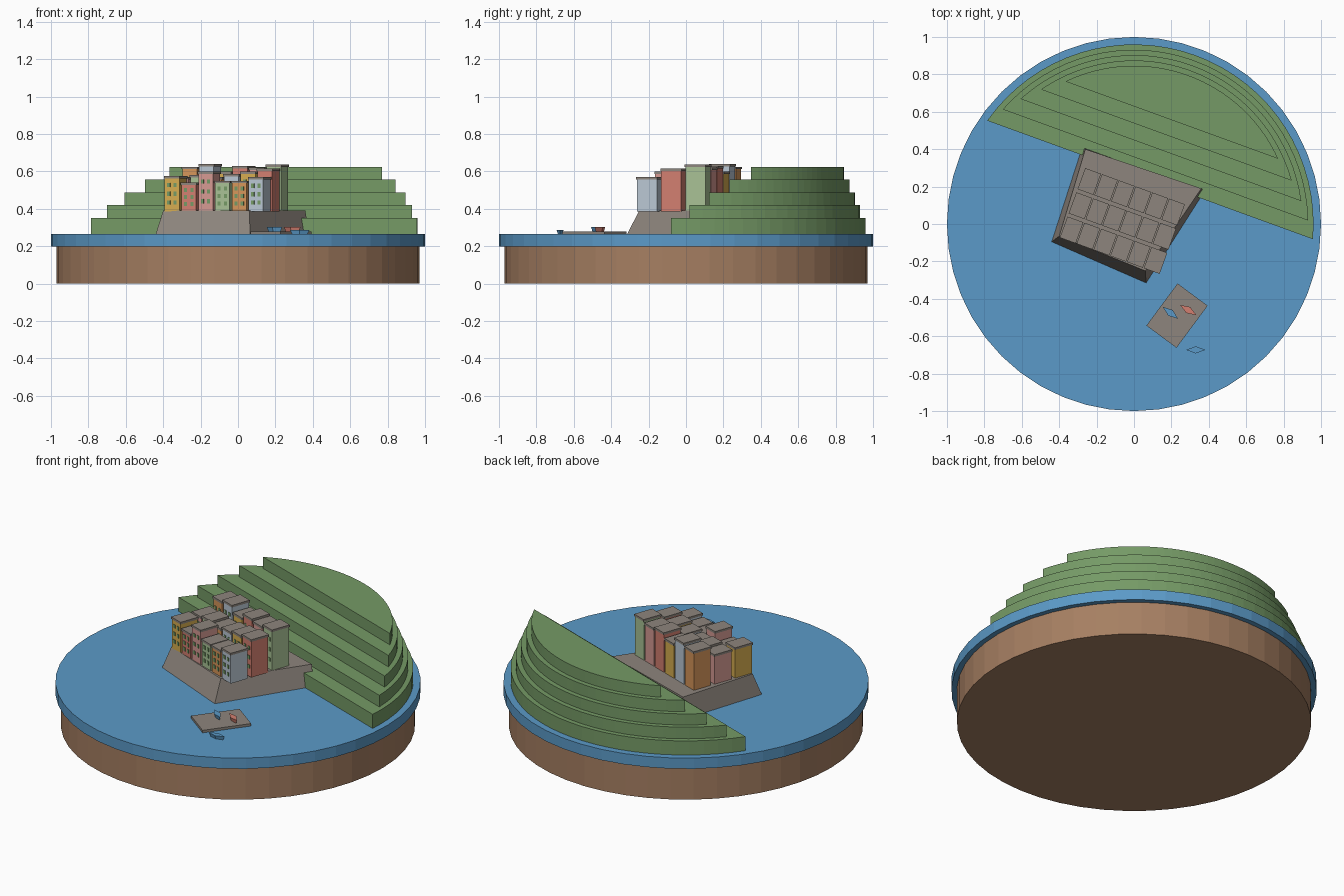
import bpy
import bmesh
from math import sin, cos, acos, pi, radians
from mathutils import Matrix, Vector

cube = bpy.data.objects.get("Cube")
if cube:
    bpy.data.objects.remove(cube, do_unlink=True)


# Materials
def material(name, hex_code):
    srgb = [int(hex_code[i:i + 2], 16) / 255 for i in (0, 2, 4)]
    colour = [((c + 0.055) / 1.055) ** 2.4 for c in srgb] + [1]
    mat = bpy.data.materials.new(name)
    mat.use_nodes = True
    mat.diffuse_color = colour
    mat.node_tree.nodes["Principled BSDF"].inputs["Base Color"].default_value = colour
    return mat


earth = material("earth brown", "A67F62")
sea = material("sea blue", "5B9AC8")
grass = material("terrace green", "759A66")
stone = material("stone grey", "8D857D")
yellow = material("ochre yellow", "D6AD50")
coral = material("coral red", "D37F70")
pink = material("dusty pink", "D69A93")
sage = material("pale sage", "A9C295")
orange = material("warm orange", "D6965A")
pale = material("pale blue grey", "BAC8D4")


# Geometry helpers
def add_prism(bm, low, high, z0, z1, slot=0):
    """Join a lower and an upper outline with flat faces."""
    a = [bm.verts.new((x, y, z0)) for x, y in low]
    b = [bm.verts.new((x, y, z1)) for x, y in high]
    faces = [bm.faces.new(a[::-1]), bm.faces.new(b)]
    for i in range(len(a)):
        j = (i + 1) % len(a)
        faces.append(bm.faces.new((a[i], a[j], b[j], b[i])))
    for face in faces:
        face.material_index = slot


def rectangle(x, y, w, d):
    return [(x + i * w / 2, y + j * d / 2)
            for i, j in ((-1, -1), (1, -1), (1, 1), (-1, 1))]


def arc(radius, start, end, count):
    step = (end - start) / count
    return [(radius * cos(start + i * step), radius * sin(start + i * step))
            for i in range(count + 1)]


def finish(bm, name, mats, matrix=None):
    bmesh.ops.recalc_face_normals(bm, faces=bm.faces)
    mesh = bpy.data.meshes.new(name)
    bm.to_mesh(mesh)
    bm.free()
    for mat in mats:
        mesh.materials.append(mat)
    obj = bpy.data.objects.new(name, mesh)
    if matrix:
        obj.matrix_world = matrix
    bpy.context.collection.objects.link(obj)
    return obj


def prism(name, low, high, z0, z1, mat, matrix=None):
    bm = bmesh.new()
    add_prism(bm, low, high, z0, z1)
    return finish(bm, name, [mat], matrix)


# Round base and sea disc
SEA = 0.265
for name, radius, z0, z1, mat in (("earth_base", 0.97, 0, 0.2, earth),
                                  ("sea_disc", 1.0, 0.2, SEA, sea)):
    ring = arc(radius, 0, 2 * pi, 48)[:-1]
    prism(name, ring, ring, z0, z1, mat)

# Stepped hillside: circle segments that shrink as they rise
TILT = radians(-20)
hill_top = [SEA, 0.35, 0.42, 0.487, 0.556, 0.625]
for i in range(5):
    radius = 0.96 - 0.0285 * i
    half = acos((0.251 + 0.085 * i) / radius)
    facing = TILT + pi / 2
    outline = arc(radius, facing - half, facing + half, 32)
    prism(f"hill_terrace_{i + 1}", outline, outline, hill_top[i], hill_top[i + 1], grass)

# Rock headland with sloping sides
ROCK = 0.39
prism("rock_headland",
      [(-0.44, -0.095), (0.065, -0.315), (0.38, 0.18), (-0.275, 0.415)],
      [(-0.40, -0.065), (0.06, -0.25), (0.36, 0.19), (-0.26, 0.40)],
      SEA, ROCK, stone)

# Town houses: three rows of six, colours cycling with an offset per row
palette = [yellow, coral, pink, sage, orange, pale]
tops = [[0.575, 0.54, 0.6, 0.55, 0.55, 0.57],
        [0.57, 0.58, 0.57, 0.585, 0.6, 0.615],
        [0.625, 0.64, 0.6, 0.63, 0.62, 0.637]]
WIDTH, DEPTH, ROOF = 0.083, 0.113, 0.013
for row, heights in enumerate(tops):
    for k, top in enumerate(heights):
        bm = bmesh.new()
        body = rectangle(0, 0, WIDTH, DEPTH)
        eaves = rectangle(0, 0, WIDTH + 0.007, DEPTH + 0.007)
        add_prism(bm, body, body, ROCK - 0.005, top - ROOF)
        add_prism(bm, eaves, eaves, top - ROOF, top, 1)
        # Window plates on the front wall
        for level in range(3):
            z = ROCK + (top - ROCK) * (0.24 + 0.25 * level)
            for side in (-1, 1):
                pane = rectangle(side * 0.018, -DEPTH / 2, 0.017, 0.005)
                add_prism(bm, pane, pane, z - 0.011, z + 0.011, 2)
        u = 0.175 - 0.0955 * (5 - k)
        v = -0.144 + 0.138 * row
        place = Matrix.Rotation(TILT, 4, 'Z') @ Matrix.Translation((u, v, 0))
        finish(bm, f"house_row{row + 1}_{k + 1}",
               [palette[(k + 2 * row) % 6], stone, grass], place)

# Harbour jetty
jetty = rectangle(0, 0, 0.2, 0.28)
place = Matrix.Translation((0.23, -0.49, 0)) @ Matrix.Rotation(radians(-36.5), 4, 'Z')
prism("jetty", jetty, jetty, SEA - 0.005, 0.28, stone, place)


# Small diamond-shaped boats
def boat(name, x, y, z, angle, mat):
    rim = [(-0.052, 0), (0, -0.019), (0.052, 0), (0, 0.019)]
    keel = [(px * 0.8, py * 0.6) for px, py in rim]
    place = Matrix.Translation(Vector((x, y, z))) @ Matrix.Rotation(radians(angle), 4, 'Z')
    prism(name, keel, rim, 0, 0.022, mat, place)


boat("moored_boat_blue", 0.195, -0.475, 0.28, -38, sea)
boat("moored_boat_coral", 0.29, -0.46, 0.28, -32, coral)
boat("floating_boat", 0.33, -0.673, SEA, 0, sea)
